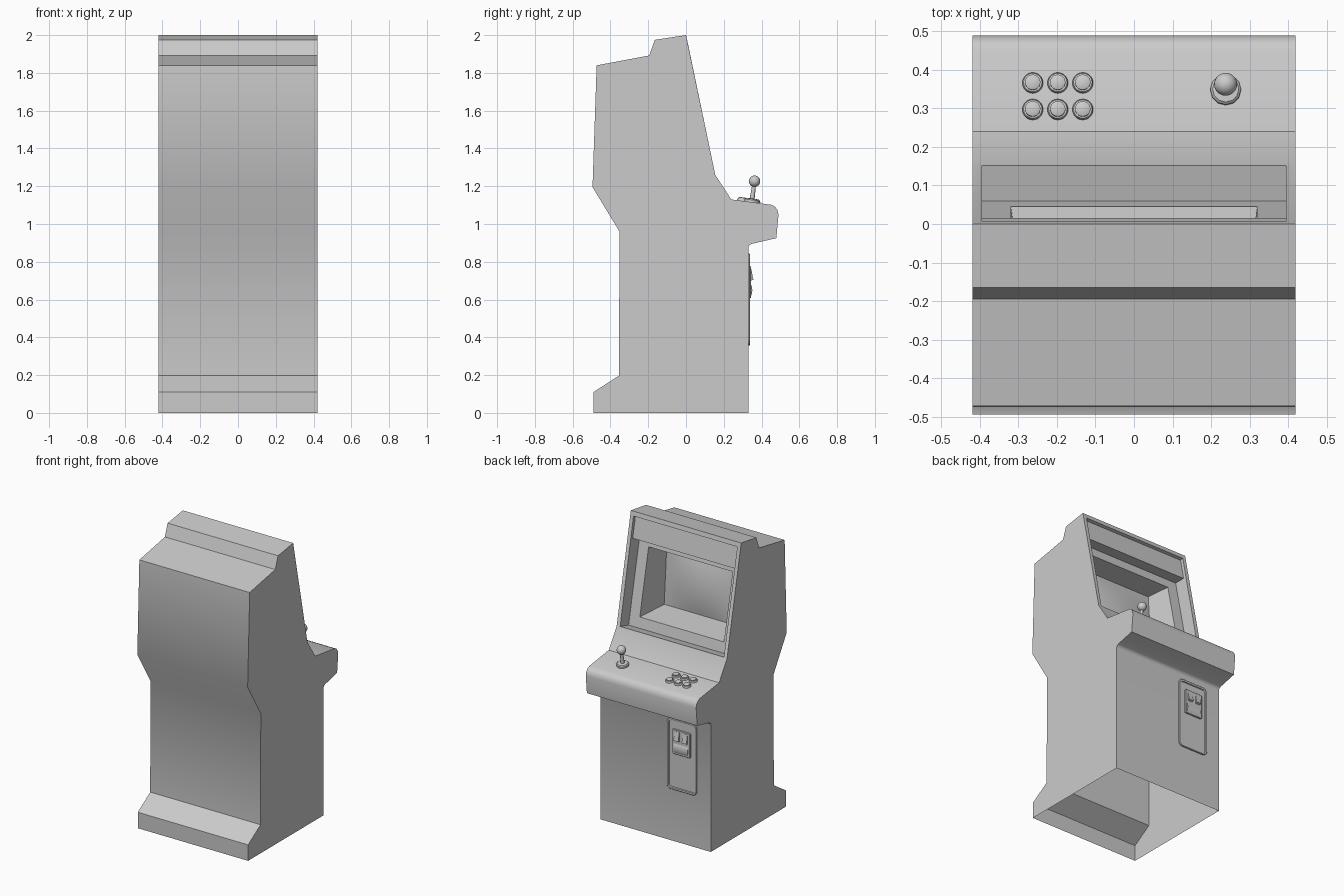
import bpy, bmesh, math
from mathutils import Matrix, Vector

if "Cube" in bpy.data.objects:
    bpy.data.objects.remove(bpy.data.objects["Cube"])


def finish(name, bm, angle=35):
    bmesh.ops.remove_doubles(bm, verts=bm.verts, dist=1e-5)
    bmesh.ops.recalc_face_normals(bm, faces=bm.faces)
    me = bpy.data.meshes.new(name)
    bm.to_mesh(me)
    bm.free()
    ob = bpy.data.objects.new(name, me)
    bpy.context.collection.objects.link(ob)
    bpy.ops.object.select_all(action='DESELECT')
    ob.select_set(True)
    bpy.context.view_layer.objects.active = ob
    bpy.ops.object.shade_smooth_by_angle(angle=math.radians(angle))
    return ob


def face(bm, pts):
    return bm.faces.new([bm.verts.new(p) for p in pts])


def side_and_strips(bm, prof, hw, skip=()):
    """Two side walls plus a strip across each profile segment."""
    n = len(prof)
    for s in (-hw, hw):
        face(bm, [(s, y, z) for y, z in prof])
    for i in range(n):
        if i not in skip:
            a, b = prof[i], prof[(i + 1) % n]
            face(bm, [(-hw, *a), (hw, *a), (hw, *b), (-hw, *b)])


def rect(hw, lo, hi):
    return [(-hw, *lo), (hw, *lo), (hw, *hi), (-hw, *hi)]


def ring(bm, a, b):
    for i in range(4):
        j = (i + 1) % 4
        face(bm, [a[i], a[j], b[j], b[i]])


# Cabinet shell, open underneath, with stepped monitor recess
top, low = (0.0, 2.0), (0.155, 1.26)
prof = [top, low, (.24, 1.13), (.45, 1.102), (.47, 1.093), (.484, 1.075),
        (.49, 1.05), (.478, .925), (.348, .895), (.336, .888), (.33, .875), (.33, 0),
        (-.49, 0), (-.49, .11), (-.355, .197), (-.352, .96), (-.495, 1.195),
        (-.473, 1.84), (-.195, 1.892), (-.165, 1.975)]
bm = bmesh.new()
side_and_strips(bm, prof, .42, skip=(0, 11))
r_low, r_top = (.152, 1.266), (.007, 1.97)
ring(bm, rect(.42, low, top), rect(.395, r_low, r_top))
bez_low, bez_top = (.06, 1.24), (-.063, 1.82)
inner = [r_low, bez_low, bez_top, (.015, 1.82), (-.015, 1.965), r_top]
side_and_strips(bm, inner, .395, skip=(1, 5))
hole = rect(.32, (.045, 1.31), (-.05, 1.757))
glass = rect(.285, (-.17, 1.325), (-.20, 1.74))
ring(bm, rect(.395, bez_low, bez_top), hole)
ring(bm, hole, glass)
finish("cabinet", bm)

# Slightly domed screen
bm = bmesh.new()
bmesh.ops.create_grid(bm, x_segments=12, y_segments=12, size=1)
for v in bm.verts:
    u, w = v.co.x, v.co.y
    t = (w + 1) / 2
    bulge = .03 * (1 - u * u) * (1 - w * w)
    v.co = (.285 * u, -.17 - .03 * t + bulge, 1.325 + .415 * t)
finish("screen", bm, 60)


# Control panel fittings sit on the tilted deck
def deck(x, y):
    return Matrix.Translation((x, y, 1.13 - (y - .24) * .134)) @ Matrix.Rotation(-.133, 4, 'X')


def lathe(bm, mat, prof, seg):
    rings = [[mat @ Vector((r * math.cos(2 * math.pi * i / seg),
                            r * math.sin(2 * math.pi * i / seg), z)) for i in range(seg)]
             for r, z in prof]
    for a, b in zip(rings, rings[1:]):
        for i in range(seg):
            j = (i + 1) % seg
            face(bm, [a[i], a[j], b[j], b[i]])
    face(bm, rings[0])
    face(bm, rings[-1])


for row, y in enumerate((.297, .366)):
    for col in range(3):
        bm = bmesh.new()
        lathe(bm, deck(-.263 + .065 * col, y),
              [(.027, -.005), (.027, .006), (.024, .011), (.020, .011),
               (.020, .017), (.017, .019)], 20)
        finish(f"button_{row}_{col}", bm)

m = deck(.238, .348)
bm = bmesh.new()
lathe(bm, m, [(.040, -.005), (.040, .012), (.034, .018), (.014, .020)], 12)
finish("joystick_base", bm)
bm = bmesh.new()
lathe(bm, m, [(.013, .015), (.010, .095)], 12)
finish("joystick_shaft", bm)
bm = bmesh.new()
bmesh.ops.create_uvsphere(bm, u_segments=20, v_segments=12, radius=.030,
                          matrix=m @ Matrix.Translation((0, 0, .112)))
finish("joystick_ball", bm)


# Coin door parts on the front face
def rounded(cx, cz, hw, hh, r, y, seg=5):
    pts = []
    for q, (sx, sz) in enumerate(((1, 1), (-1, 1), (-1, -1), (1, -1))):
        for k in range(seg + 1):
            a = math.pi / 2 * (q + k / seg)
            pts.append((cx + sx * (hw - r) + r * math.cos(a), y,
                        cz + sz * (hh - r) + r * math.sin(a)))
    return pts


def panel(name, cx, cz, steps, r):
    """Stacked rounded outlines: (half width, half height, y)."""
    bm = bmesh.new()
    loops = [rounded(cx, cz, w, h, max(r - (steps[0][0] - w), .002), y) for w, h, y in steps]
    for a, b in zip(loops, loops[1:]):
        for i in range(len(a)):
            j = (i + 1) % len(a)
            face(bm, [a[i], a[j], b[j], b[i]])
    face(bm, loops[-1])
    return finish(name, bm)


panel("coin_door", -.203, .60, [(.113, .243, .328), (.113, .243, .337), (.110, .240, .340),
                                (.098, .228, .340), (.095, .225, .334)], .03)
panel("coin_plate", -.203, .692, [(.068, .085, .332), (.068, .085, .341),
                                  (.065, .082, .344)], .008)
for i, x in enumerate((-.172, -.234)):
    bm = bmesh.new()
    side_and_strips(bm, [(.340, .765), (.345, .765), (.357, .705), (.340, .698)], .018)
    bmesh.ops.translate(bm, verts=bm.verts, vec=(x, 0, 0))
    finish(f"coin_slot_{i}", bm)

# Curved coin return below the slots
bm = bmesh.new()
arc = [(.340 + .011 * math.sin(math.pi * k / 8) ** .7, .612 + .075 * k / 8) for k in range(1, 8)]
side_and_strips(bm, [(.340, .612)] + arc + [(.340, .687)], .055)
bmesh.ops.translate(bm, verts=bm.verts, vec=(-.203, 0, 0))
finish("coin_return", bm)
